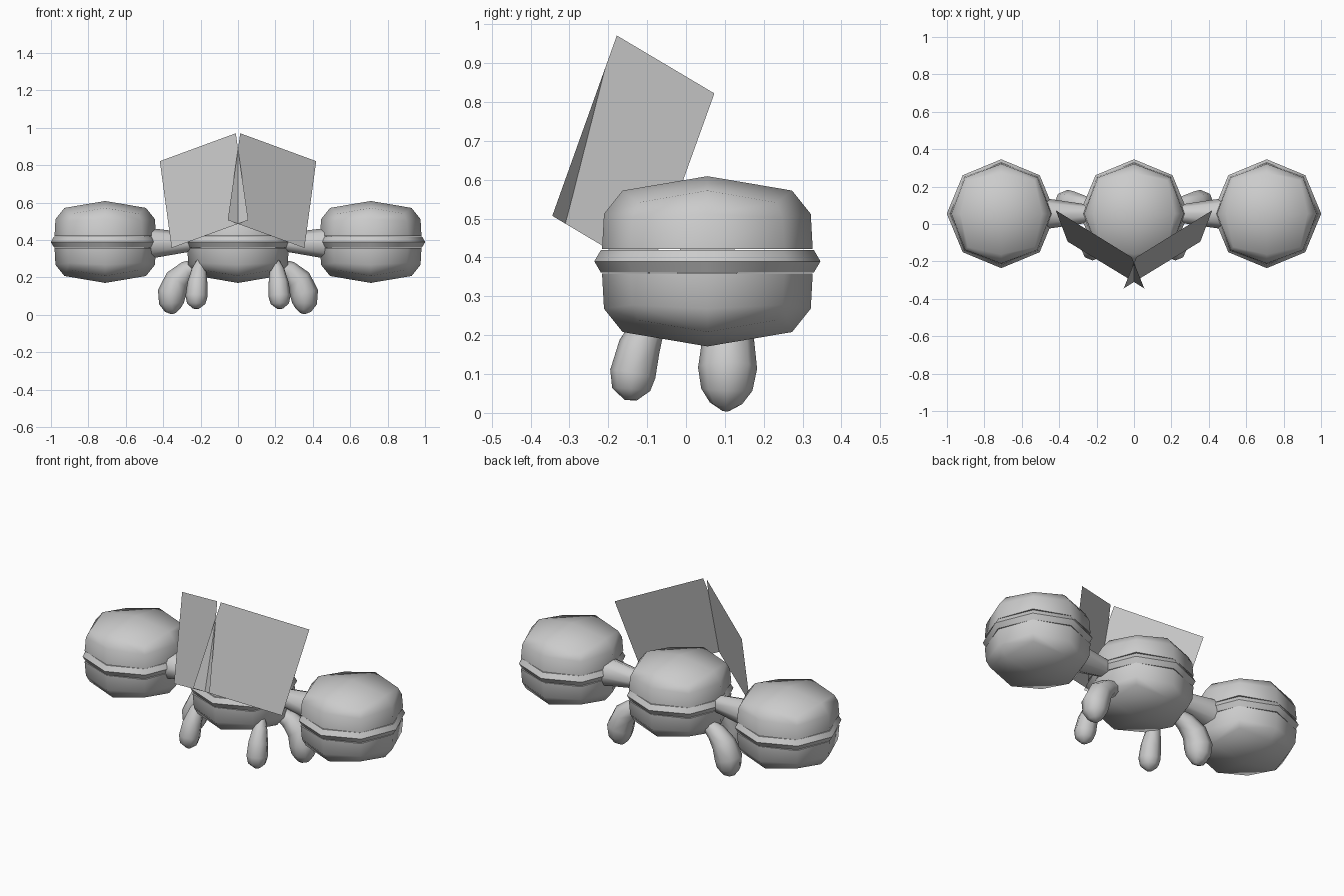
import bpy, math
from mathutils import Vector

if "Cube" in bpy.data.objects:
    bpy.data.objects.remove(bpy.data.objects["Cube"])

CY, CZ = 0.055, 0.39      # centre of every sandwich cookie


def make(name, verts, faces, mirror=False, smooth=50):
    me = bpy.data.meshes.new(name)
    me.from_pydata([tuple(v) for v in verts], [], faces)
    ob = bpy.data.objects.new(name, me)
    bpy.context.collection.objects.link(ob)
    bpy.ops.object.select_all(action='DESELECT')
    ob.select_set(True)
    bpy.context.view_layer.objects.active = ob
    bpy.ops.object.mode_set(mode='EDIT')
    bpy.ops.mesh.select_all(action='SELECT')
    if smooth:
        bpy.ops.mesh.normals_make_consistent(inside=False)
    bpy.ops.object.mode_set(mode='OBJECT')
    if smooth:
        bpy.ops.object.shade_smooth_by_angle(angle=math.radians(smooth))
    if mirror:
        m = ob.modifiers.new("Mirror", 'MIRROR')
        m.use_mirror_merge = False
    return ob


def bridge(rings, n=8):
    return [(r * n + i, r * n + (i + 1) % n, (r + 1) * n + (i + 1) % n, (r + 1) * n + i)
            for r in range(rings - 1) for i in range(n)]


def octagon(x, r_axis, h_axis, r_diag, h_diag, sign):
    out = []
    for i in range(8):
        a = i * math.pi / 4
        r, h = (r_diag, h_diag) if i % 2 else (r_axis, h_axis)
        out.append((x + r * math.cos(a), CY + r * math.sin(a), CZ + sign * h))
    return out


def shell(name, x, sign, mirror):
    # rim, shoulder, crown ring, then four quads to the pole
    rings = [(0.271, 0.032, 0.28, 0.032), (0.266, 0.122, 0.273, 0.112),
             (0.218, 0.182, 0.252, 0.151)]
    verts = [v for r in rings for v in octagon(x, *r, sign)]
    faces = bridge(3) + [tuple(range(8))]
    verts.append((x, CY, CZ + sign * 0.219))
    faces += [(16 + i, 16 + i + 1, 16 + (i + 2) % 8, 24) for i in (0, 2, 4, 6)]
    make(name, verts, faces, mirror)


def filling(name, x, mirror):
    verts = []
    for r, h in ((0.274, -0.029), (0.291, 0), (0.274, 0.029)):
        verts += octagon(x, r, h, r, h, 1)
    make(name, verts, bridge(3) + [tuple(range(8)), tuple(range(16, 24))], mirror)


def limb(name, path):
    # swept octagonal tube, path = (x, y, z, radius)
    pts = [Vector(p[:3]) for p in path]
    verts = []
    for k, p in enumerate(pts):
        t = (pts[min(k + 1, len(pts) - 1)] - pts[max(k - 1, 0)]).normalized()
        u = t.cross(Vector((0, 1, 0))).normalized()
        v = t.cross(u)
        for i in range(8):
            a = i * math.pi / 4
            verts.append(p + path[k][3] * (u * math.cos(a) + v * math.sin(a)))
    n = len(path)
    make(name, verts, bridge(n) + [tuple(range(8)), tuple(range(8 * n - 8, 8 * n))], True, 60)


# Body and the two side cookies
for label, x, mirror in (("body", 0, False), ("side", 0.71, True)):
    shell(label + "_top_shell", x, 1, mirror)
    shell(label + "_bottom_shell", x, -1, mirror)
    filling(label + "_filling", x, mirror)

# Connecting arms
limb("arm", [(0.2, CY, 0.39, 0.042), (0.5, CY, 0.382, 0.086)])

# Legs
limb("front_leg", [(0.195, -0.06, 0.29, 0.025), (0.208, -0.09, 0.24, 0.04),
                   (0.217, -0.12, 0.17, 0.054), (0.222, -0.137, 0.1, 0.059),
                   (0.224, -0.141, 0.06, 0.049), (0.225, -0.142, 0.033, 0.016)])
limb("rear_leg", [(0.2, 0.09, 0.27, 0.035), (0.27, 0.1, 0.238, 0.053),
                  (0.325, 0.108, 0.188, 0.067), (0.354, 0.107, 0.115, 0.076),
                  (0.356, 0.105, 0.06, 0.066), (0.35, 0.103, 0.025, 0.042),
                  (0.345, 0.102, 0.007, 0.012)])

# Crossed flat wing panels
make("wing_panel", [(-0.055, -0.344, 0.507), (0.355, -0.094, 0.358),
                    (0.418, 0.073, 0.822), (0.012, -0.178, 0.971)], [(0, 1, 2, 3)], True, 0)
